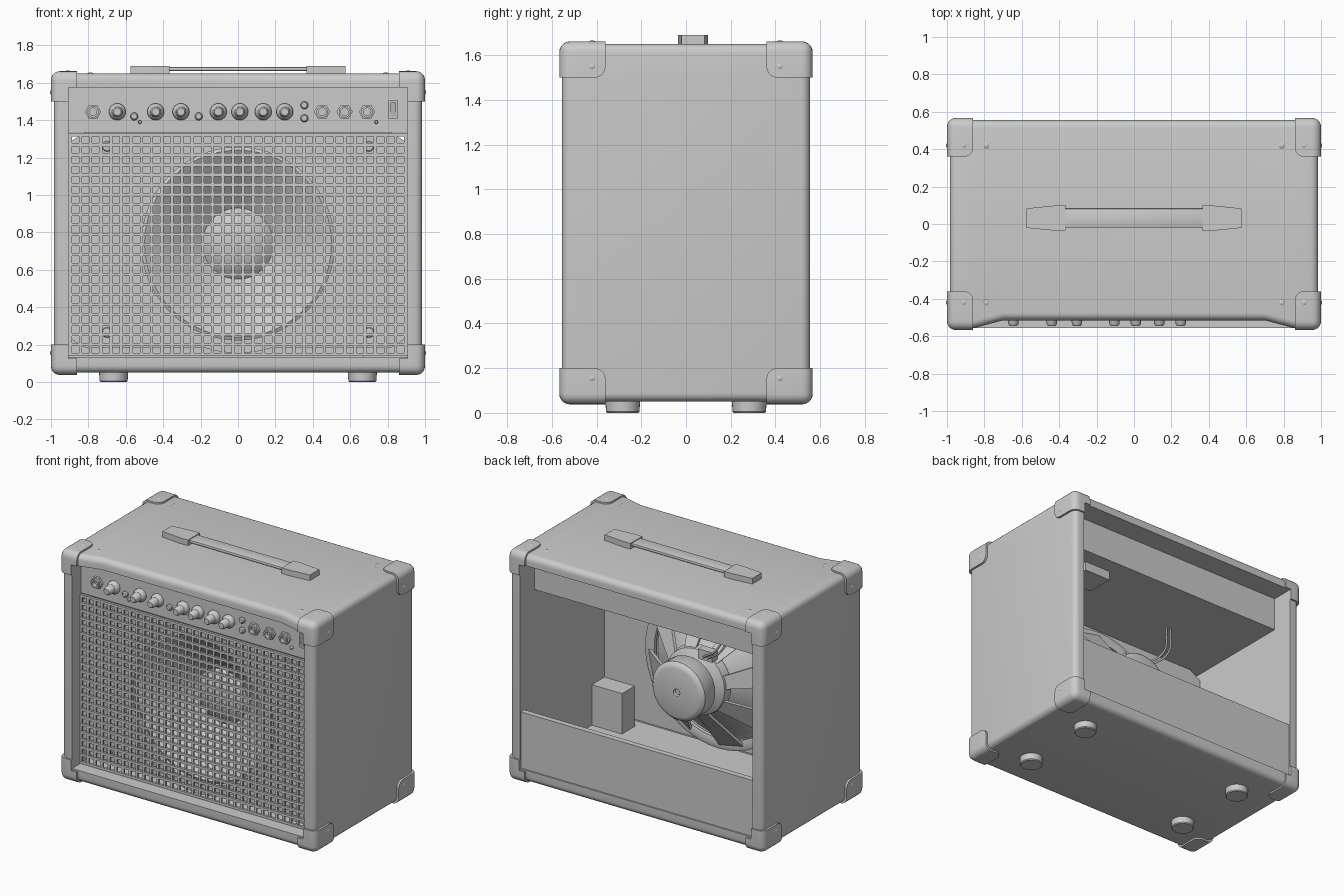
import bpy, bmesh, math
from mathutils import Vector, Matrix

if "Cube" in bpy.data.objects:
    bpy.data.objects.remove(bpy.data.objects["Cube"])

def finish(bm, name, angle=35):
    bmesh.ops.recalc_face_normals(bm, faces=bm.faces)
    me = bpy.data.meshes.new(name)
    bm.to_mesh(me)
    bm.free()
    ob = bpy.data.objects.new(name, me)
    bpy.context.collection.objects.link(ob)
    smooth(ob, angle)
    return ob

def smooth(ob, angle=35):
    bpy.ops.object.select_all(action='DESELECT')
    ob.select_set(True)
    bpy.context.view_layer.objects.active = ob
    bpy.ops.object.shade_smooth_by_angle(angle=math.radians(angle))

def add_box(bm, x, y, z):
    m = Matrix.Translation((sum(x) / 2, sum(y) / 2, sum(z) / 2)) @ Matrix.Diagonal(
        (x[1] - x[0], y[1] - y[0], z[1] - z[0], 1))
    return bmesh.ops.create_cube(bm, size=1, matrix=m)['verts']

def box(name, x, y, z, bevel=0, seg=2):
    bm = bmesh.new()
    add_box(bm, x, y, z)
    if bevel:
        bmesh.ops.bevel(bm, geom=bm.edges[:], offset=bevel, segments=seg, profile=0.5, affect='EDGES')
    return finish(bm, name)

def lathe(name, prof, loc, seg=32, rot=None):
    """Revolve (radius, y) points around the y axis."""
    bm = bmesh.new()
    vs = [bm.verts.new((r, y, 0)) for r, y in prof]
    es = [bm.edges.new(p) for p in zip(vs, vs[1:])]
    bmesh.ops.spin(bm, geom=vs + es, cent=(0, 0, 0), axis=(0, 1, 0), angle=2 * math.pi, steps=seg)
    bmesh.ops.remove_doubles(bm, verts=bm.verts, dist=1e-5)
    ob = finish(bm, name)
    ob.location = loc
    if rot:
        ob.rotation_euler = rot
    return ob

def cut(ob, cutter):
    mod = ob.modifiers.new('opening', 'BOOLEAN')
    mod.operation, mod.object, mod.solver = 'DIFFERENCE', cutter, 'EXACT'
    bpy.context.view_layer.objects.active = ob
    bpy.ops.object.modifier_apply(modifier=mod.name)
    smooth(ob)

UP, SIDE = (-math.pi / 2, 0, 0), (0, 0, math.pi / 2)
opening = box('opening_cutter', (-.905, .905), (-1, 1), (.135, 1.575))
opening.hide_render = True

# Cabinet shell: rounded box, front edge of the top set back, open front and rear
bm = bmesh.new()
add_box(bm, (-.985, .985), (-.555, .555), (.05, 1.65))
bmesh.ops.bevel(bm, geom=bm.edges[:], offset=.04, segments=5, profile=.5, affect='EDGES')
for co, no in (((-.85, 0, 0), (1, 0, 0)), ((-.7, 0, 0), (1, 0, 0)), ((.7, 0, 0), (1, 0, 0)),
               ((.85, 0, 0), (1, 0, 0)), ((0, 0, 1.45), (0, 0, 1)), ((0, 0, 1.5), (0, 0, 1))):
    bmesh.ops.bisect_plane(bm, geom=bm.verts[:] + bm.edges[:] + bm.faces[:], plane_co=co, plane_no=no)
for v in bm.verts:
    if abs(v.co.x) < .71 and v.co.y < -.4 and v.co.z > 1.49:
        v.co.y += .04
cabinet = finish(bm, 'cabinet')
cut(cabinet, opening)

# Corner protectors, mirrored to all eight corners
bm = bmesh.new()
X, Y, Z = (.86, 1), (.36, .567), (.65, .812)
add_box(bm, X, Y, Z)
near = lambda a, b: abs(a - b) < 1e-4
def on(e, **k):
    return all(near(getattr(v.co, a), val) for v in e.verts for a, val in k.items())
edges = [e for e in bm.edges if on(e, x=X[1], y=Y[1]) or on(e, x=X[1], z=Z[1]) or on(e, y=Y[1], z=Z[1])
         or on(e, y=Y[0], z=Z[0]) or on(e, x=X[0], y=Y[0])]
bmesh.ops.bevel(bm, geom=edges, offset=.048, segments=5, profile=.5, affect='EDGES')
caps = finish(bm, 'corner_protectors')
caps.location.z = .85
bpy.context.view_layer.update()
cut(caps, opening)
mir = caps.modifiers.new('mirror', 'MIRROR')
mir.use_axis = (True, True, True)
mir.use_mirror_merge = False
bpy.data.objects.remove(opening)

# Screws on protectors and top
screw = [(0, -.004), (.007, -.004), (.013, 0), (.013, .008)]
for sx in (-1, 1):
    for sy in (-1, 1):
        lathe('top_bolt', screw, (sx * .79, sy * .42, 1.65), 12, UP).scale = (1.2, 1.2, 1.2)
        lathe('protector_screw_top', screw, (sx * .91, sy * .42, 1.662), 12, UP)
        for z in (1.55, .155):
            lathe('protector_screw_side', screw, (sx, sy * .42, z), 12, (0, 0, sx * math.pi / 2))
        # Feet
        lathe('foot', [(0, 0), (.07, 0), (.075, -.006), (.078, -.06), (0, -.06)],
              (sx * .665, sy * .283, 0), 32, UP).rotation_euler.x = -math.pi / 2

# Handle: strap and two tapered end caps
box('handle_strap', (-.38, .38), (-.02, .082), (1.663, 1.685), .008)
for s in (-1, 1):
    bm = bmesh.new()
    for v in add_box(bm, (.365, .575), (-.035, .098), (1.645, 1.69)):
        if v.co.x > .5:
            v.co.y = .031 + (v.co.y - .031) * .78
        v.co.x *= s
    bmesh.ops.bisect_plane(bm, geom=bm.verts[:] + bm.edges[:] + bm.faces[:],
                           plane_co=(s * .43, 0, 0), plane_no=(1, 0, 0))
    for v in bm.verts:
        if near(abs(v.co.x), .43):
            v.co.y = .098 if v.co.y > .03 else -.035
    finish(bm, 'handle_end')

# Chassis with control panel front, transformer, rear lower panel, corner block
box('chassis', (-.905, .905), (-.455, .395), (1.335, 1.576))
box('transformer', (.45, .66), (.08, .28), (1.27, 1.34))
box('rear_panel', (-.905, .905), (.505, .545), (.13, .53))
box('corner_block', (.67, .905), (-.39, -.245), (.13, .42))

# Control knobs, jacks, small lamps, power switch
PY, PZ = -.455, 1.445
for x in (-.645, -.44, -.305, -.105, .01, .135, .25):
    lathe('control_knob', [(.045, 0), (.045, -.014), (.038, -.026), (.031, -.034), (.027, -.08),
                           (.02, -.09), (0, -.09)], (x, PY, PZ), 24)
for x in (-.775, .45, .57, .69):
    lathe('jack_nut', [(.043, 0), (.043, -.018), (.03, -.022)], (x, PY, PZ), 6)
    lathe('jack_socket', [(.031, 0), (.031, -.034), (.02, -.034), (.02, -.005), (0, -.005)], (x, PY, PZ), 20)
for x, z, r in ((-.555, 1.42, .021), (-.21, 1.42, .021), (.355, 1.48, .021), (.355, 1.41, .021),
                (-.525, 1.39, .01), (.74, 1.39, .01)):
    lathe('panel_button', [(r, 0), (r, -.012), (r * .7, -.02), (0, -.022)], (x, PY, z), 16)
box('switch_frame', (.805, .855), (PY - .01, PY), (1.41, 1.505))
bm = bmesh.new()
for v in add_box(bm, (.815, .845), (PY - .03, PY), (1.42, 1.495)):
    if v.co.y < PY - .02 and v.co.z < 1.45:
        v.co.y += .018
finish(bm, 'switch_rocker')

# Grille: crossed bars in a frame
bm = bmesh.new()
nx, nz, w = 33, 22, .0085
for i in range(nx + 1):
    x = -.897 + 1.794 * i / nx
    add_box(bm, (x - w, x + w), (-.468, -.455), (.14, 1.33))
for i in range(nz + 1):
    z = .148 + 1.174 * i / nz
    add_box(bm, (-.904, .904), (-.47, -.453), (z - w, z + w))
finish(bm, 'grille')

# Baffle board with round speaker opening
CZ, n = .74, 64
bm = bmesh.new()
rings = []
for y in (-.43, -.385):
    outer, inner = [], []
    for i in range(n):
        a = 2 * math.pi * (i + .5) / n
        c, s = math.cos(a), math.sin(a)
        k = 1 / max(abs(c), abs(s))
        sz = (1.335 - CZ) if s > 0 else (CZ - .185)
        outer.append(bm.verts.new((.905 * c * k, y, CZ + sz * s * k)))
        inner.append(bm.verts.new((.515 * c, y, CZ + .515 * s)))
    rings.append((outer, inner))
(o0, i0), (o1, i1) = rings
for i in range(n):
    j = (i + 1) % n
    for a, b in ((o0, i0), (i0, i1), (i1, o1), (o1, o0)):
        bm.faces.new((a[i], a[j], b[j], b[i]))
finish(bm, 'baffle')
for x in (-.7, .7):
    for z in (.265, 1.26):
        lathe('baffle_screw', [(.028, 0), (.024, -.008), (0, -.012)], (x, -.43, z), 12)

# Speaker: front ring, cone with dust cap, rear rim, ribs, magnet
C = (0, 0, CZ)
lathe('speaker_ring', [(.515, -.43), (.515, -.438), (.585, -.438), (.585, -.43)], C, 64)
lathe('speaker_cone', [(.53, -.385), (.5, -.4), (.47, -.385), (.33, -.27), (.19, -.17), (.15, -.205),
                       (.09, -.23), (0, -.24)], C, 48)
lathe('speaker_rim', [(.5, -.385), (.5, -.36), (.54, -.35), (.57, -.36), (.57, -.385)], C, 48)
lathe('speaker_magnet', [(.24, -.16), (.23, -.1), (.17, -.07), (.17, -.04), (.2, -.04), (.205, -.03), (.205, .08),
                         (.19, .098), (.17, .105), (.025, .105), (.02, .09), (0, .09)], C, 40)
bm = bmesh.new()
for k in range(8):
    m = Matrix.Translation(C) @ Matrix.Rotation(k * math.pi / 4 + .2, 4, 'Y')
    vs = []
    for r, y, h in ((.2, -.09, .04), (.53, -.35, .095)):
        for dy in (0, -.025):
            vs += [bm.verts.new(m @ Vector((r, y + dy, t * h))) for t in (-1, 1)]
    for f in ((0, 1, 3, 2), (4, 5, 7, 6), (0, 1, 5, 4), (2, 3, 7, 6), (0, 2, 6, 4), (1, 3, 7, 5)):
        bm.faces.new([vs[i] for i in f])
finish(bm, 'speaker_basket_ribs')
box('speaker_terminal', (-.16, -.05), (-.12, -.06), (.93, 1.0))

# Speaker wires running up to the chassis
for d in (0, .035):
    cu = bpy.data.curves.new('speaker_wire', 'CURVE')
    cu.dimensions, cu.bevel_depth, cu.bevel_resolution = '3D', .007, 2
    sp = cu.splines.new('BEZIER')
    sp.bezier_points.add(2)
    for p, co in zip(sp.bezier_points, ((-.09, -.06, .95), (-.25, .0, 1.08), (-.33, -.05, 1.34))):
        p.co = (co[0] - d, co[1], co[2])
        p.handle_left_type = p.handle_right_type = 'AUTO'
    bpy.context.collection.objects.link(bpy.data.objects.new('speaker_wire', cu))
